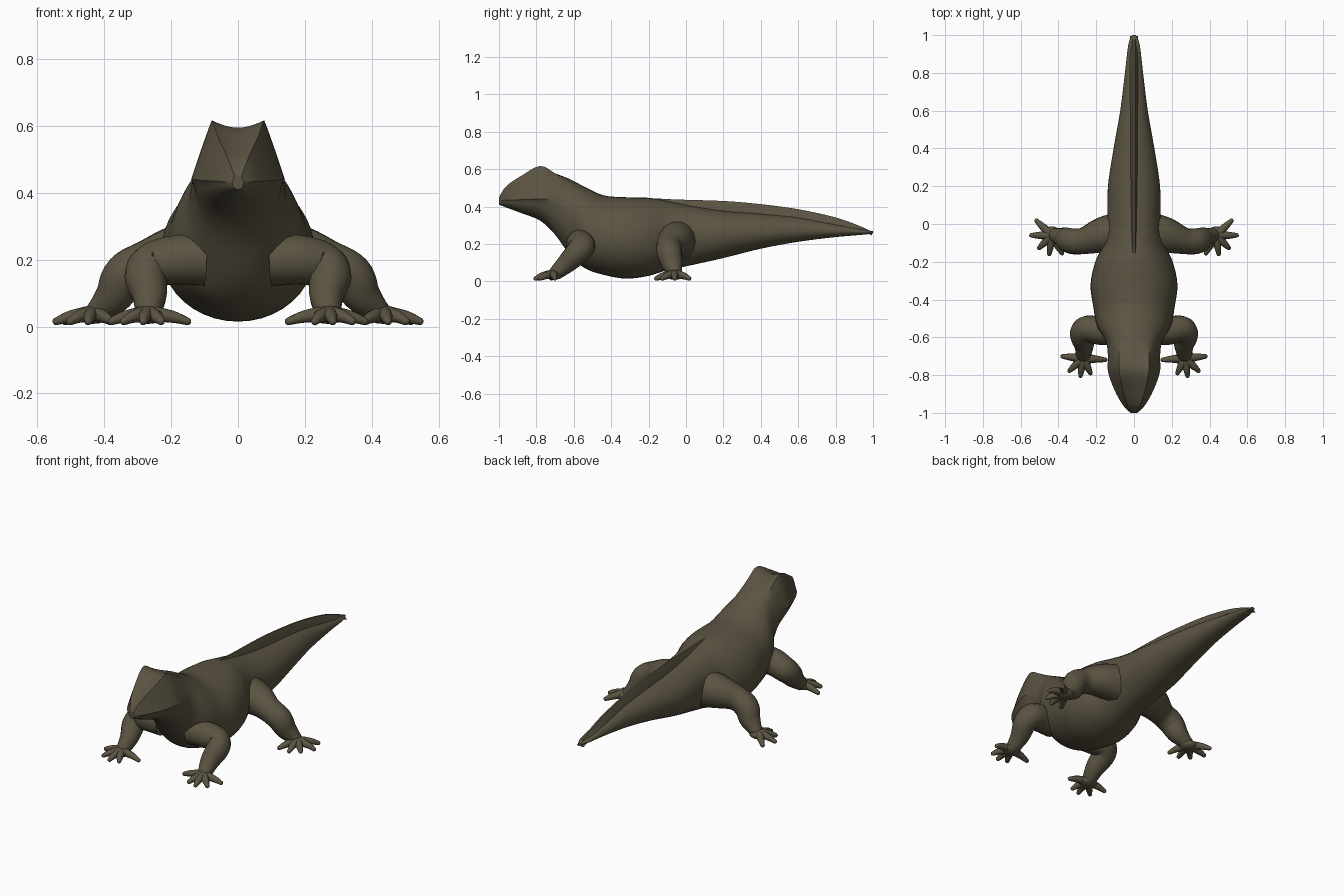
import bpy, bmesh, math
from mathutils import Vector

cube = bpy.data.objects.get("Cube")
if cube:
    bpy.data.objects.remove(cube, do_unlink=True)

skin = bpy.data.materials.new("olive brown skin")
skin.use_nodes = True
COLOUR = (0.105, 0.088, 0.055, 1)
skin.diffuse_color = COLOUR
bsdf = skin.node_tree.nodes["Principled BSDF"]
bsdf.inputs["Base Color"].default_value = COLOUR
bsdf.inputs["Roughness"].default_value = 0.8


def smooth_rows(rows, steps):
    """Catmull-Rom interpolation of rows of numbers."""
    out = []
    last = len(rows) - 1
    for i in range(last):
        a, b, c, d = rows[max(i - 1, 0)], rows[i], rows[i + 1], rows[min(i + 2, last)]
        for s in range(steps):
            t = s / steps
            out.append([q + 0.5 * t * (r - p + t * (2 * p - 5 * q + 4 * r - w
                        + t * (3 * (q - r) + w - p)))
                        for p, q, r, w in zip(a, b, c, d)])
    return out + [list(rows[-1])]


def loft(bm, rings):
    """Skin a list of closed rings and cap both ends."""
    loops = [[bm.verts.new(p) for p in ring] for ring in rings]
    n = len(loops[0])
    for a, b in zip(loops, loops[1:]):
        for i in range(n):
            j = (i + 1) % n
            bm.faces.new((a[i], a[j], b[j], b[i]))
    bm.faces.new(loops[0])
    bm.faces.new(loops[-1])


def tube(bm, path, sides=14, steps=5):
    """Round limb through (x, y, z, radius) points with domed ends."""
    rows = smooth_rows(path, steps)
    pts = [Vector(r[:3]) for r in rows]
    dirs = [(pts[min(i + 1, len(pts) - 1)] - pts[max(i - 1, 0)]).normalized()
            for i in range(len(pts))]
    sections = [(p, d, r[3]) for p, d, r in zip(pts, dirs, rows)]
    end, d, r = sections[-1]
    for a in (0.4, 0.8, 1.15, 1.45):
        sections.append((end + d * r * math.sin(a), d, r * math.cos(a)))
    u = Vector((0.1, 0.3, 1))
    rings = []
    for p, d, r in sections:
        u = (u - d * u.dot(d)).normalized()
        v = d.cross(u)
        angles = [math.tau * k / sides for k in range(sides)]
        rings.append([p + r * (u * math.cos(a) + v * math.sin(a)) for a in angles])
    loft(bm, rings)


def finish(name, bm, angle=50):
    bmesh.ops.recalc_face_normals(bm, faces=bm.faces)
    mesh = bpy.data.meshes.new(name)
    bm.to_mesh(mesh)
    bm.free()
    mesh.materials.append(skin)
    obj = bpy.data.objects.new(name, mesh)
    bpy.context.collection.objects.link(obj)
    bpy.ops.object.select_all(action="DESELECT")
    obj.select_set(True)
    bpy.context.view_layer.objects.active = obj
    bpy.ops.object.shade_smooth_by_angle(angle=math.radians(angle))
    return obj


def body_ring(y, low, mid, top, wide, head, n=10):
    """Egg-shaped section, blending to a ridged wedge where head is 1."""
    half = []
    ridge, dip = wide * 0.57, 0.16 * wide
    for k in range(-n, n + 1):
        t = k / n
        a = t * math.pi / 2
        x = wide * math.cos(a)
        if t < 0:
            half.append((x * (1 - 0.07 * head), mid + (mid - low) * math.sin(a)))
            continue
        z = mid + (top - mid) * math.sin(a)
        if t <= 0.6:
            s = t / 0.6
            hx, hz = wide + (ridge - wide) * s, mid + (top - mid) * s
        else:
            s = (t - 0.6) / 0.4
            hx, hz = ridge * (1 - s), top - dip * math.sin(s * math.pi / 2)
        half.append((x + (hx - x) * head, z + (hz - z) * head))
    other = [(-x, z) for x, z in half[-2:0:-1]]
    return [Vector((x, y, z)) for x, z in half + other]


# Body, head and tail: y, underside, widest height, top, half width, head wedge
BODY = [
    (-1.0, .41, .43, .45, .018, 1), (-.96, .395, .435, .51, .058, 1),
    (-.88, .365, .437, .565, .103, 1), (-.78, .325, .44, .617, .138, 1),
    (-.7, .25, .43, .59, .138, .6), (-.62, .14, .36, .55, .15, .15),
    (-.54, .07, .27, .505, .195, 0), (-.44, .035, .23, .46, .215, 0),
    (-.32, .015, .22, .45, .23, 0), (-.2, .03, .22, .447, .205, 0),
    (-.1, .06, .23, .43, .16, 0), (.02, .085, .24, .405, .142, 0),
    (.2, .125, .25, .378, .138, 0), (.4, .175, .26, .362, .108, 0),
    (.6, .212, .27, .343, .073, 0), (.8, .237, .27, .306, .048, 0),
    (.95, .25, .265, .277, .03, 0), (1.0, .256, .262, .268, .01, 0),
]
bm = bmesh.new()
loft(bm, [body_ring(*row) for row in smooth_rows(BODY, 4)])
finish("body", bm, 35)

# Thin crest along the back and tail: y, top
CREST = [(-.22, .447), (-.05, .438), (.2, .43), (.4, .413), (.6, .386),
         (.8, .342), (.93, .296), (.995, .266)]
bm = bmesh.new()
rings = []
for y, top in smooth_rows(CREST, 4):
    drop = 0.02 + 0.09 * (1 - max(y, 0))
    rings.append([Vector((x, y, z)) for x, z in (
        (.022, top - drop), (.011, top - .012), (.005, top),
        (-.005, top), (-.011, top - .012), (-.022, top - drop))])
loft(bm, rings)
finish("tail_crest", bm)

# Legs on the model's left: x, y, z, radius, then palm centre and toe tips
FRONT_LEG = [(.1, -.56, .2, .08), (.18, -.565, .2, .075), (.25, -.555, .185, .07),
             (.275, -.585, .15, .065), (.265, -.64, .095, .053), (.268, -.69, .05, .04)]
FRONT_TOES = [(.39, -.7), (.35, -.785), (.285, -.815), (.225, -.8), (.14, -.72)]
HIND_LEG = [(.06, -.04, .22, .11), (.17, -.06, .215, .095), (.27, -.09, .19, .07),
            (.335, -.09, .155, .068), (.37, -.075, .095, .058), (.415, -.06, .05, .038)]
HIND_TOES = [(.525, .025), (.555, -.06), (.51, -.135), (.45, -.17), (.375, -.165)]


def leg(name, side, path, palm, toes):
    bm = bmesh.new()
    tube(bm, [(side * x, y, z, r) for x, y, z, r in path])
    base = Vector((palm[0], palm[1], 0))
    # Flattened palm
    ball = bmesh.ops.create_uvsphere(bm, u_segments=16, v_segments=8, radius=1)["verts"]
    bmesh.ops.scale(bm, vec=(.052, .048, .026), verts=ball)
    bmesh.ops.translate(bm, vec=(side * palm[0], palm[1], .034), verts=ball)
    # Five tapered toes
    for x, y in toes:
        tip = Vector((x, y, 0))
        reach = tip - base
        tip -= reach.normalized() * 0.012
        knuckle = base + reach * 0.55
        tube(bm, [(side * base.x, base.y, .04, .026),
                  (side * knuckle.x, knuckle.y, .03, .019),
                  (side * tip.x, tip.y, .016, .012)], 10, 4)
    finish(name, bm)


for label, side in (("left", 1), ("right", -1)):
    leg(label + "_front_leg", side, FRONT_LEG, (.27, -.71), FRONT_TOES)
    leg(label + "_hind_leg", side, HIND_LEG, (.435, -.06), HIND_TOES)
